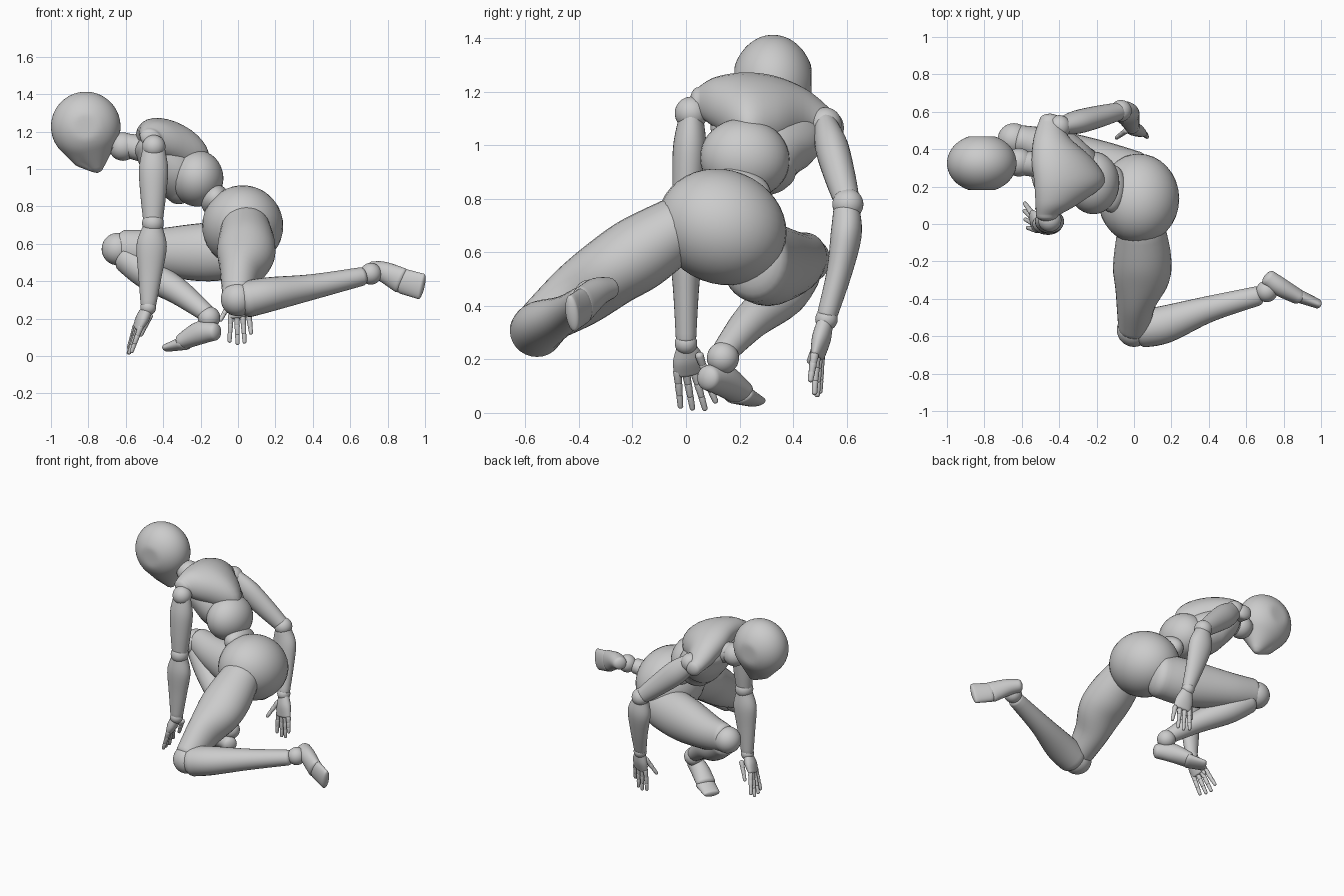
import bpy, bmesh, math
from mathutils import Vector, Matrix

if "Cube" in bpy.data.objects:
    bpy.data.objects.remove(bpy.data.objects["Cube"])


def finish(name, bm):
    bmesh.ops.recalc_face_normals(bm, faces=bm.faces)
    for f in bm.faces:
        f.smooth = True
    me = bpy.data.meshes.new(name)
    bm.to_mesh(me)
    bm.free()
    ob = bpy.data.objects.new(name, me)
    bpy.context.collection.objects.link(ob)
    return ob


def catmull(a, b, c, d, t):
    return 0.5 * (2 * b + (c - a) * t + (2 * a - 5 * b + 4 * c - d) * t * t
                  + (3 * b - a - 3 * c + d) * t ** 3)


def add_loft(bm, stations, side, cap=0.6, segs=28, sub=5, axis=None):
    """Rounded tube through (x, y, z, half width along side, half depth)."""
    S = [Vector(s) for s in stations]
    P = []
    for i in range(len(S) - 1):
        a, d = S[max(i - 1, 0)], S[min(i + 2, len(S) - 1)]
        P += [catmull(a, S[i], S[i + 1], d, k / sub) for k in range(sub)]
    P.append(S[-1])
    C = [Vector(p[:3]) for p in P]
    T = [Vector(axis) if axis else (C[min(i + 1, len(C) - 1)] - C[max(i - 1, 0)]).normalized()
         for i in range(len(C))]
    rings = [(C[i], T[i], P[i][3], P[i][4]) for i in range(len(C))]

    def dome(c, t, w, d, sign):
        out = []
        for k in range(1, 6):
            a = k / 5 * math.radians(84)
            out.append((c + t * sign * min(w, d) * cap * math.sin(a), t,
                        w * math.cos(a), d * math.cos(a)))
        return out
    rings = dome(*rings[0], -1)[::-1] + rings + dome(*rings[-1], 1)
    loops = []
    for c, t, w, d in rings:
        u = Vector(side)
        u = (u - t * u.dot(t)).normalized()
        v = t.cross(u)
        loops.append([bm.verts.new(c + u * w * math.cos(2 * math.pi * k / segs)
                                   + v * d * math.sin(2 * math.pi * k / segs)) for k in range(segs)])
    for A, B in zip(loops, loops[1:]):
        for k in range(segs):
            n = (k + 1) % segs
            bm.faces.new((A[k], A[n], B[n], B[k]))
    bm.faces.new(loops[0][::-1])
    bm.faces.new(loops[-1])


def loft(name, stations, side, cap=0.6, axis=None):
    bm = bmesh.new()
    add_loft(bm, stations, side, cap, axis=axis)
    return finish(name, bm)


def ball(name, c, r, tilt=0):
    r = (r, r, r) if isinstance(r, (int, float)) else r
    bm = bmesh.new()
    m = Matrix.Translation(c) @ Matrix.Rotation(tilt, 4, 'X') @ Matrix.Diagonal((*r, 1))
    bmesh.ops.create_uvsphere(bm, u_segments=32, v_segments=20, radius=1, matrix=m)
    return finish(name, bm)


# head: a cranium sphere swept into jaw and chin, with flattened temples
bm = bmesh.new()
bmesh.ops.create_uvsphere(bm, u_segments=48, v_segments=32, radius=1,
                          matrix=Matrix.Rotation(-0.25, 4, 'Y'))
skull, jaw, chin = ((0, 0, .186), (-.015, -.155, .065), (.058, -.213, .036))
sweep = [[a[j] + (b[j] - a[j]) * i / 20 for j in range(3)]
         for a, b in ((skull, jaw), (skull, chin), (jaw, chin)) for i in range(21)]
for v in bm.verts:
    d = v.co.normalized()
    best = 0
    for cx, cz, r in sweep:
        c = Vector((cx, 0, cz))
        disc = d.dot(c) ** 2 - c.length_squared + r * r
        if disc >= 0:
            best = max(best, d.dot(c) + math.sqrt(disc))
    p = d * best
    v.co = Vector((-.814, .325, 1.227)) + Vector((p.x, max(-.144, min(.144, p.y * .83)), p.z))
finish("head", bm)

# neck and torso
ball("neck_joint", (-0.615, 0.33, 1.12), 0.076)
loft("neck", [(-0.52, 0.32, 1.11, .07, .07), (-0.7, 0.33, 1.15, .055, .055)], (0, 1, 0))
loft("shoulder_yoke", [(-.45, .56, 1.065, .055, .05), (-.44, .46, 1.115, .1, .085),
                       (-.38, .34, 1.125, .18, .115), (-.345, .22, 1.135, .205, .112),
                       (-.41, .11, 1.16, .125, .085), (-.465, .045, 1.165, .06, .05)],
     (-.88, 0, .47), axis=(0, -1, 0))
loft("ribcage", [(-.27, .285, .91, .13, .125), (-.33, .285, .98, .185, .14),
                 (-.42, .305, 1.06, .215, .12), (-.49, .315, 1.12, .16, .08)], (0, 1, -.15))
ball("abdomen", (-.218, .22, .95), (.14, .168, .15), -.15)
ball("waist", (-.12, .19, .83), (.08, .13, .085), -.2)
ball("pelvis", (.025, .135, .695), (.217, .245, .213), -.38)

# arms
arms = {
    "near": [(-.45, .02, 1.12), (-.455, .0, .71), (-.48, .0, .26)],
    "far": [(-.40, .52, 1.08), (-.07, .605, .78), (-.01, .525, .35)],
}
for n, pts in arms.items():
    s, e, w = (Vector(p) for p in pts)
    sd = (1, 0, 0) if n == "near" else (1, 0, .6)
    ball(n + "_shoulder_joint", s, .062)
    ball(n + "_elbow_joint", e, .058)
    ball(n + "_wrist_joint", w, .042)
    loft(n + "_upper_arm", [(*s.lerp(e, .03), .06, .045), (*s.lerp(e, .3), .078, .062),
                            (*s.lerp(e, .65), .068, .058), (*s.lerp(e, .95), .053, .048)], sd)
    bow = Vector((0, 0.0 if n == "near" else .015, 0))
    loft(n + "_forearm", [(*e.lerp(w, .06), .056, .05), (*(e.lerp(w, .27) + bow), .081, .058),
                          (*(e.lerp(w, .6) + bow), .064, .047), (*e.lerp(w, .96), .042, .038)], sd)


def hand(name, wrist, knuckles, across, tips, thumb):
    w, k, a = Vector(wrist), Vector(knuckles), Vector(across).normalized()
    loft(name + "_palm", [(*w, .036, .03), (*w.lerp(k, .5), .058, .034), (*k, .062, .024)], a)
    chains = [(k + a * (i - 1.5) * .033, Vector(t)) for i, t in enumerate(tips)]
    chains.append((Vector(thumb[0]), Vector(thumb[1])))
    bm = bmesh.new()
    for p, q in chains:
        for j, r in enumerate((.0165, .0145, .0125)):
            f, g = p.lerp(q, j / 3 + .02), p.lerp(q, (j + 1) / 3 - .04)
            add_loft(bm, [(*f, r, r), (*g, r * .85, r * .85)], a, .9, 12, 2)
    finish(name + "_fingers", bm)


hand("near_hand", (-.485, 0, .25), (-.535, .015, .155), (-.3, 1, 0),
     [(-.57, -.02, .02), (-.583, .025, .013), (-.587, .072, .011), (-.585, .112, .04)],
     ((-.47, .05, .215), (-.52, .085, .11)))
hand("far_hand", (-.005, .52, .34), (.01, .492, .215), (1, -.25, 0),
     [(-.045, .5, .075), (-.002, .49, .062), (.035, .48, .07), (.07, .465, .12)],
     ((-.04, .5, .29), (-.095, .46, .19)))

# kneeling leg with its shin stretched sideways
loft("near_thigh", [(.04, -.03, .69, .13, .12), (.045, -.17, .6, .153, .14),
                    (.04, -.28, .53, .152, .134), (.012, -.41, .435, .108, .122),
                    (0, -.55, .335, .085, .088)], (1, 0, 0))
ball("near_hip_joint", (.04, -.02, .68), .125)
ball("near_knee_joint", (.0, -.565, .305), .092)
loft("near_shin", [(.05, -.56, .305, .098, .1), (.17, -.535, .33, .092, .1),
                   (.4, -.455, .37, .068, .07), (.66, -.385, .425, .05, .052)], (0, 0, 1))
ball("near_ankle_joint", (.71, -.36, .44), .058)
loft("near_foot", [(.72, -.29, .465, .042, .045), (.78, -.335, .45, .055, .05),
                   (.87, -.385, .405, .07, .042)], (.15, -.1, 1))
loft("near_toes", [(.88, -.385, .4, .068, .036), (.98, -.425, .372, .07, .026)], (.15, -.1, 1))

# squatting leg
loft("far_thigh", [(0, .26, .565, .13, .15), (-.2, .315, .555, .135, .155),
                   (-.45, .4, .56, .11, .12), (-.61, .45, .58, .08, .095)], (0, 1, 0))
ball("far_knee_joint", (-.642, .452, .572), .087)
loft("far_shin", [(-.59, .425, .52, .08, .08), (-.48, .36, .44, .088, .085),
                  (-.32, .245, .345, .07, .07), (-.17, .145, .23, .048, .048)], (.5, -1, 0))
ball("far_ankle_joint", (-.155, .138, .205), .06)
loft("far_foot", [(-.125, .085, .13, .048, .048), (-.2, .135, .125, .058, .062),
                  (-.29, .195, .08, .064, .045)], (.55, 1, 0))
loft("far_toes", [(-.285, .195, .07, .064, .038), (-.375, .25, .045, .055, .022)], (.55, 1, 0))
